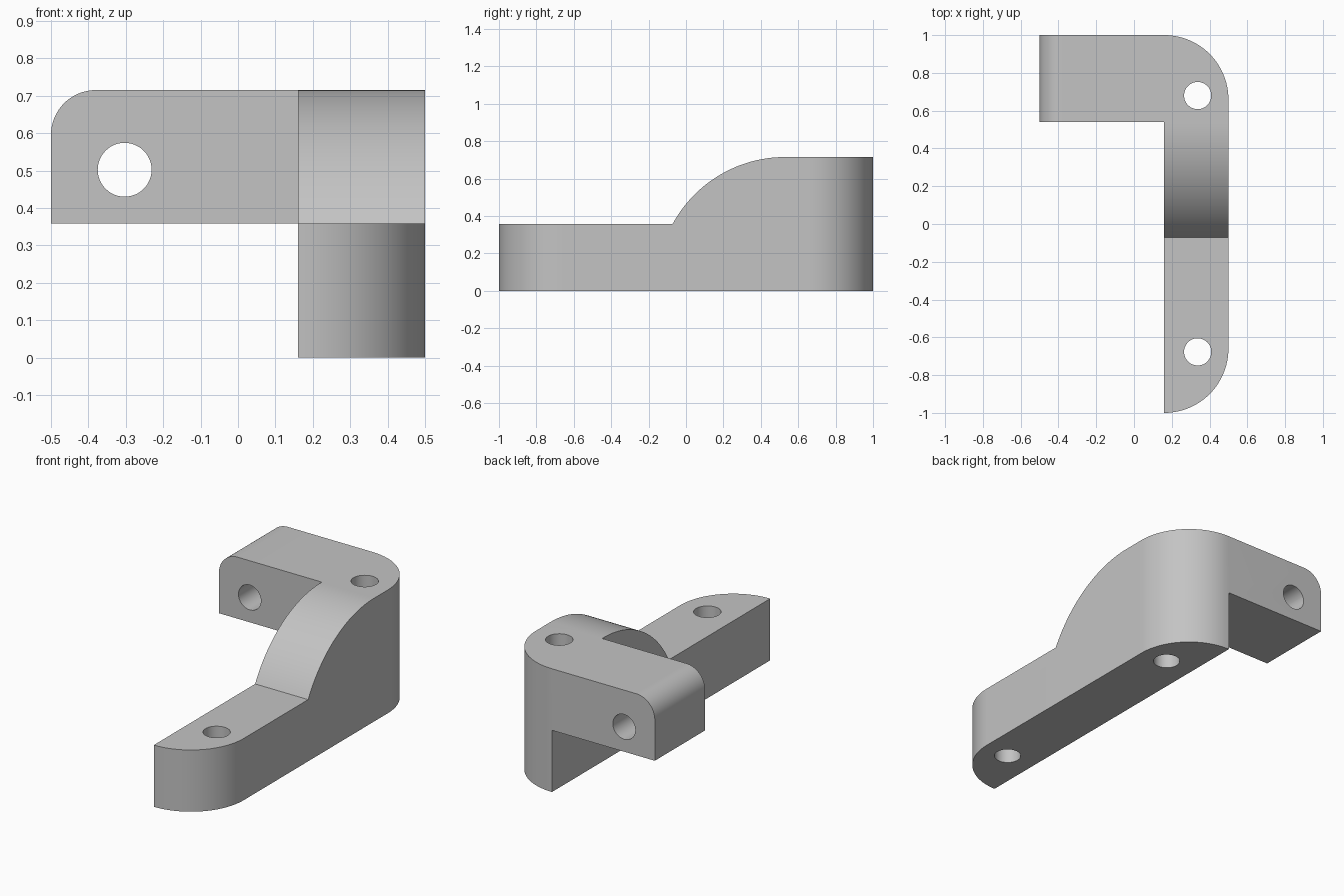
import bpy
from math import sin, cos, radians
from mathutils import Vector

default = bpy.data.objects.get("Cube")
if default:
    bpy.data.objects.remove(default, do_unlink=True)

# Main dimensions
TOP, MID = 0.715, 0.358        # upper face, step height
INNER, OUTER = 0.16, 0.5       # bar sides in x
END, ARM_FRONT = 1.0, 0.54     # bar ends, front face of the arm
CORNER = OUTER - INNER         # plan rounding of the bar ends
ARM_ROUND = 0.12               # rounding of the arm tip
HOLE = 0.072
FAR = 1.4                      # oversize for cutting profiles

grey = bpy.data.materials.new("plain grey")
grey.use_nodes = True
colour = (0.55, 0.55, 0.55, 1)
grey.diffuse_color = colour
grey.node_tree.nodes["Principled BSDF"].inputs["Base Color"].default_value = colour


def arc(cu, cv, r, start, stop, steps=24):
    """Points on an arc, angles in degrees."""
    angles = [radians(start + (stop - start) * i / steps) for i in range(steps + 1)]
    return [(cu + r * cos(a), cv + r * sin(a)) for a in angles]


def prism(name, profile, place, low, high):
    """Extrude a closed 2D profile between two depths along the remaining axis."""
    n = len(profile)
    verts = [place(u, v, d) for d in (low, high) for u, v in profile]
    faces = [list(range(n))[::-1], list(range(n, 2 * n))]
    faces += [(i, (i + 1) % n, n + (i + 1) % n, n + i) for i in range(n)]
    mesh = bpy.data.meshes.new(name)
    mesh.from_pydata([Vector(p) for p in verts], [], faces)
    # Make the faces point outward
    import bmesh
    bm = bmesh.new()
    bm.from_mesh(mesh)
    bmesh.ops.recalc_face_normals(bm, faces=bm.faces)
    bm.to_mesh(mesh)
    bm.free()
    mesh.materials.append(grey)
    obj = bpy.data.objects.new(name, mesh)
    bpy.context.collection.objects.link(obj)
    return obj


def along_x(u, v, d): return (d, u, v)
def along_y(u, v, d): return (u, d, v)
def along_z(u, v, d): return (u, v, d)


def combine(target, tool, operation):
    """Apply a boolean and discard the tool."""
    tool.hide_render = True
    bpy.context.view_layer.objects.active = target
    mod = target.modifiers.new(operation.lower(), "BOOLEAN")
    mod.operation, mod.solver, mod.object = operation, "EXACT", tool
    bpy.ops.object.modifier_apply(modifier=mod.name)
    bpy.data.objects.remove(tool, do_unlink=True)


# Front outline: post with a side arm whose upper tip is rounded
front = [(INNER, 0), (FAR, 0), (FAR, TOP)]
front += arc(-OUTER + ARM_ROUND, TOP - ARM_ROUND, ARM_ROUND, 90, 180)
front += [(-OUTER, MID), (INNER, MID)]
bracket = prism("bracket", front, along_y, -FAR, FAR)

# Plan outline: long bar with rounded outer corners and the arm at the back
plan = [(INNER, -END)]
plan += arc(INNER, -END + CORNER, CORNER, -90, 0)[1:]
plan += arc(INNER, END - CORNER, CORNER, 0, 90)
plan += [(-FAR, END), (-FAR, ARM_FRONT), (INNER, ARM_FRONT)]
combine(bracket, prism("plan_tool", plan, along_z, -FAR, FAR), "INTERSECT")

# Stepped front of the bar with the curved rise up to the post
R, RISE = 0.685, 0.53
rise = [(-FAR, MID)] + arc(RISE, TOP - R, R, 151.4, 90, 32)
rise += [(RISE, FAR), (-FAR, FAR)]
combine(bracket, prism("rise_tool", rise, along_x, 0, FAR), "DIFFERENCE")

# Two vertical screw holes and one through the arm
for u, v, place in ((0.337, 0.68, along_z), (0.337, -0.677, along_z),
                    (-0.303, 0.502, along_y)):
    circle = arc(u, v, HOLE, 0, 360, 48)[:-1]
    combine(bracket, prism("hole_tool", circle, place, -FAR, FAR), "DIFFERENCE")

# Smooth rounds, sharp edges
bpy.ops.object.select_all(action="DESELECT")
bracket.select_set(True)
bpy.context.view_layer.objects.active = bracket
bpy.ops.object.shade_smooth_by_angle(angle=radians(25))
